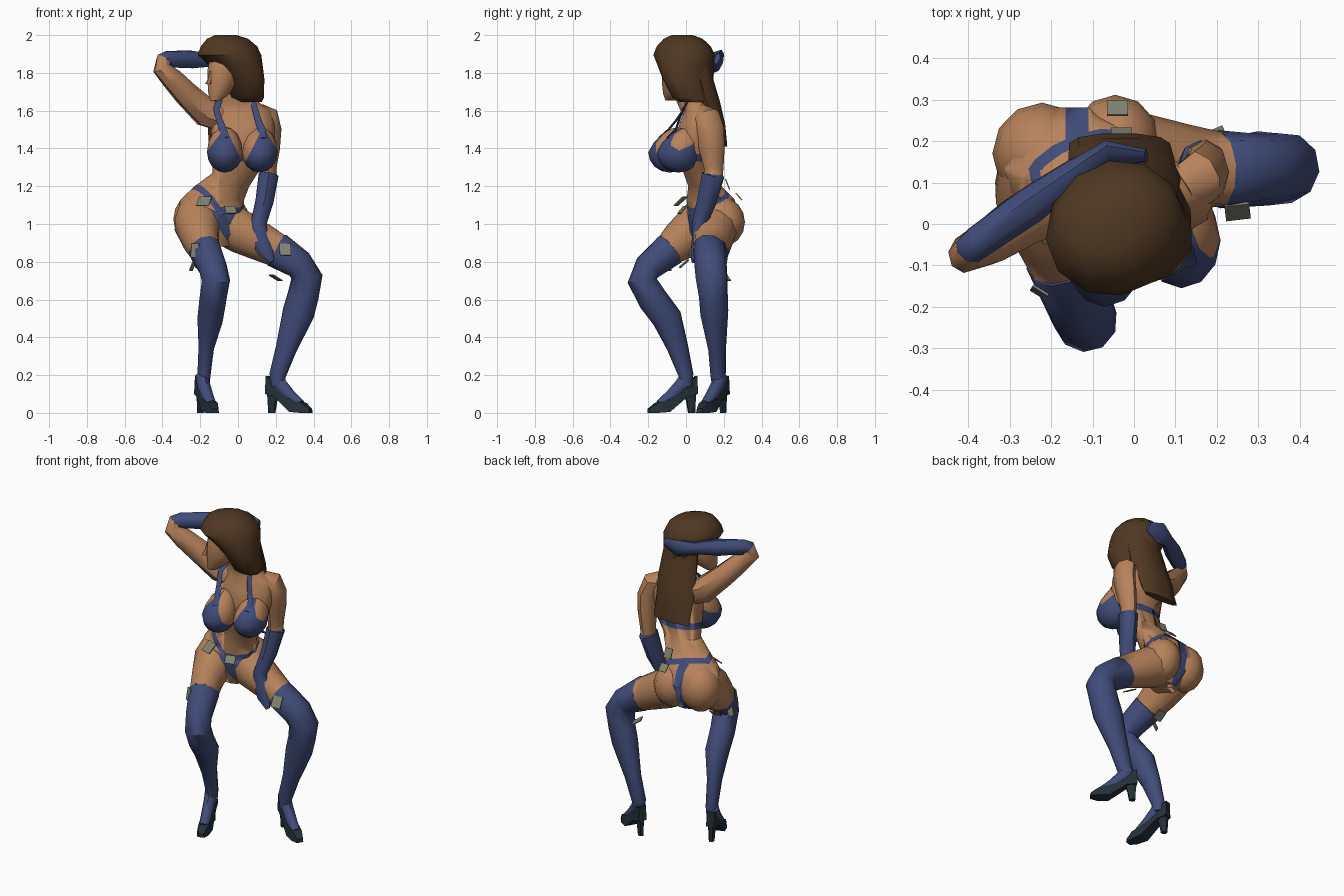
import bpy, bmesh, math
from mathutils import Vector, Matrix

def material(name, col):
    m = bpy.data.materials.new(name)
    m.diffuse_color = (*col, 1)
    return m

SKIN = material("skin", (0.47, 0.225, 0.105))
BLUE = material("blue_fabric", (0.052, 0.072, 0.19))
HAIR = material("brown_hair", (0.08, 0.039, 0.016))
SHOE = material("dark_leather", (0.017, 0.03, 0.04))
CLIP = material("grey_clip", (0.22, 0.23, 0.16))

def finish(name, bm, mats, angle=45):
    bmesh.ops.recalc_face_normals(bm, faces=bm.faces)
    me = bpy.data.meshes.new(name)
    bm.to_mesh(me)
    bm.free()
    for m in mats:
        me.materials.append(m)
    ob = bpy.data.objects.new(name, me)
    bpy.context.collection.objects.link(ob)
    bpy.ops.object.select_all(action='DESELECT')
    ob.select_set(True)
    bpy.context.view_layer.objects.active = ob
    bpy.ops.object.shade_smooth_by_angle(angle=math.radians(angle))
    return ob

def loft(name, rings, mats, ref=(0, -1, 0), n=10, split=99, level=False):
    """Skin elliptical rings (x, y, z, side radius, front radius) along a path."""
    bm = bmesh.new()
    ref = Vector(ref).normalized()
    pts = [Vector(r[:3]) for r in rings]
    loops = []
    for i, r in enumerate(rings):
        t = pts[min(i + 1, len(pts) - 1)] - pts[max(i - 1, 0)]
        t = Vector((0, 0, 1)) if level else t.normalized()
        u = t.cross(ref).normalized()
        v = u.cross(t)
        loops.append([bm.verts.new(pts[i] + u * r[3] * math.cos(k * math.tau / n)
                                   + v * r[4] * math.sin(k * math.tau / n)) for k in range(n)])
    for i, (a, b) in enumerate(zip(loops, loops[1:])):
        for k in range(n):
            f = bm.faces.new((a[k], a[(k + 1) % n], b[(k + 1) % n], b[k]))
            f.material_index = int(i >= split)
    bm.faces.new(loops[0])
    bm.faces.new(loops[-1]).material_index = int(len(rings) > split)
    return finish(name, bm, mats)

def ball(name, c, radii, mats, droop=False):
    bm = bmesh.new()
    bmesh.ops.create_uvsphere(bm, u_segments=12, v_segments=8, radius=1,
                              matrix=Matrix.Diagonal((*radii, 1)))
    for v in bm.verts:
        if droop and v.co.z > 0:      # long sloping upper half
            v.co.y += .5 * v.co.z
            v.co.z *= 1.25
        v.co += Vector(c)
    return finish(name, bm, mats)

def paint(ob, planes, index=1):
    """Cut along the planes and colour the faces in front of all of them."""
    bm = bmesh.new()
    bm.from_mesh(ob.data)
    planes = [(Vector(c), Vector(n).normalized()) for c, n in planes]
    for c, n in planes:
        bmesh.ops.bisect_plane(bm, geom=bm.verts[:] + bm.edges[:] + bm.faces[:],
                               plane_co=c, plane_no=n)
    for f in bm.faces:
        m = f.calc_center_median()
        if all((m - c).dot(n) > 0 for c, n in planes):
            f.material_index = index
    bm.to_mesh(ob.data)
    bm.free()

# Torso from crotch to neck
torso = loft("torso", [
    (-.11, .13, .88, .08, .07), (-.13, .14, .95, .15, .12), (-.15, .145, 1.05, .178, .14),
    (-.135, .13, 1.13, .168, .13), (-.085, .10, 1.2, .145, .09), (-.015, .06, 1.27, .12, .075),
    (.015, .045, 1.36, .15, .09), (.025, .05, 1.45, .168, .105), (.025, .065, 1.54, .17, .1),
    (.022, .072, 1.6, .155, .08), (.008, .05, 1.645, .1, .062), (-.02, .02, 1.73, .055, .055)],
    [SKIN, BLUE], n=14, level=True)

# Bra band
paint(torso, [((0, 0, 1.33), (0, 0, 1)), ((0, 0, 1.37), (0, 0, -1))])
# Hip string: back, front left and steep front right stretches
tilt, steep = Vector((.35, -.5, 1)), Vector((1.3, .6, 1))
band = [((-.13, .13, 1.125), tilt), ((-.13, .13, 1.165), -tilt)]
paint(torso, band + [((0, .13, 0), (0, 1, 0))])
paint(torso, band + [((0, .13, 0), (0, -1, 0)), ((-.11, 0, 0), (1, 0, 0))])
paint(torso, [((-.21, .04, 1.17), steep), ((-.21, .04, 1.225), -steep),
              ((0, .13, 0), (0, -1, 0)), ((-.1, 0, 0), (-1, 0, 0))])
# Front panel and back strip
below = ((-.13, .13, 1.135), -tilt)
paint(torso, [below, ((0, .11, 0), (0, -1, 0)), ((-.07, 0, .93), (.17, 0, .12)),
              ((-.03, 0, .93), (-.13, 0, .07))])
paint(torso, [below, ((0, .18, 0), (0, 1, 0)), ((-.165, 0, 0), (1, 0, 0)),
              ((-.11, 0, 0), (-1, 0, 0))])

# Buttocks
ball("buttock_right", (-.222, .17, 1.025), (.12, .123, .14), [SKIN])
ball("buttock_left", (-.045, .19, 1.01), (.11, .122, .132), [SKIN])

# Breasts with triangular cups: each edge runs from the apex to a lower corner
for side, c, inner, outer in (
        ("right", (-.07, -.085, 1.38), ((-.05, 1.48), (.025, 1.32)), ((-.085, 1.49), (-.165, 1.385))),
        ("left", (.115, -.04, 1.38), ((.115, 1.48), (.035, 1.32)), ((.15, 1.49), (.21, 1.385)))):
    b = ball("breast_" + side, c, (.094, .115, .108), [SKIN, BLUE], True)
    planes = []
    for (x0, z0), (x1, z1) in (inner, outer):
        nrm = Vector((z0 - z1, 0, x1 - x0))
        planes.append(((x0, 0, z0), nrm if nrm.z < 0 else -nrm))
    paint(b, planes)

# Straps from the cups to the neck
loft("strap_right", [(-.095, .03, 1.66, .015, .005), (-.115, -.01, 1.61, .016, .006),
                     (-.1, -.047, 1.555, .017, .006), (-.08, -.092, 1.5, .02, .006),
                     (-.067, -.142, 1.455, .022, .006)], [BLUE], n=4)
loft("strap_left", [(.075, .02, 1.66, .015, .005), (.09, -.015, 1.61, .016, .006),
                    (.105, -.035, 1.555, .017, .006), (.125, -.053, 1.5, .02, .006),
                    (.13, -.1, 1.455, .022, .006)], [BLUE], n=4)

# Legs: bare thighs, then stockings
loft("leg_right", [
    (-.205, .14, 1.05, .12, .12), (-.215, .08, 1.0, .125, .13), (-.195, -.03, .91, .095, .11),
    (-.176, -.085, .865, .085, .091), (-.175, -.087, .863, .088, .095), (-.133, -.2, .77, .077, .078),
    (-.117, -.232, .7, .077, .078), (-.133, -.175, .6, .074, .08), (-.147, -.1, .5, .07, .08),
    (-.168, -.045, .35, .042, .058), (-.18, 0, .2, .036, .04), (-.18, 0, .14, .03, .035)],
    [SKIN, BLUE], ref=(.25, -1, 0), split=3)
loft("leg_left", [
    (-.06, .16, 1.0, .12, .12), (.02, .148, .955, .118, .12), (.13, .137, .9, .098, .11),
    (.205, .132, .862, .085, .101), (.207, .132, .861, .088, .105), (.325, .13, .785, .088, .08),
    (.365, .135, .72, .087, .083), (.345, .145, .62, .076, .084), (.32, .15, .53, .072, .087),
    (.255, .165, .34, .045, .058), (.21, .17, .2, .04, .045), (.21, .17, .14, .032, .035)],
    [SKIN, BLUE], ref=(.9, -.4, 0), split=3)

# Arms: one resting on the thigh, one raised behind the head; long gloves
loft("arm_left", [
    (.12, .085, 1.58, .055, .055), (.162, .11, 1.57, .055, .07), (.177, .125, 1.5, .053, .076),
    (.172, .137, 1.4, .05, .068), (.162, .147, 1.3, .042, .052), (.162, .145, 1.262, .042, .05),
    (.162, .144, 1.26, .053, .06), (.14, .11, 1.12, .048, .052), (.108, .07, 1.0, .042, .04),
    (.115, .062, .93, .052, .03), (.145, .05, .86, .045, .025), (.18, .04, .8, .012, .012)],
    [SKIN, BLUE], n=8, split=5)
loft("arm_right", [
    (-.07, .08, 1.56, .08, .075), (-.17, .06, 1.59, .08, .078), (-.275, .005, 1.69, .068, .066),
    (-.35, -.045, 1.77, .06, .056), (-.405, -.072, 1.825, .05, .045), (-.395, -.06, 1.868, .042, .038),
    (-.375, -.043, 1.872, .045, .042), (-.25, .045, 1.872, .05, .047), (-.14, .125, 1.868, .036, .036),
    (-.06, .17, 1.862, .064, .028), (.03, .165, 1.875, .03, .015)],
    [SKIN, BLUE], ref=(.5, -.8, .3), n=8, split=5)

# High-heeled shoes with the stocking showing over the instep
def foot(side, heel, toe):
    d = (Vector(toe) - Vector(heel)).to_3d().normalized()
    w, o = Vector((-d.y, d.x, 0)), Vector(heel).to_3d()
    bm = bmesh.new()
    # stations along the shoe: distance, underside, top, half width
    loops = [[bm.verts.new(o + d * a + w * s * h + Vector((0, 0, z)))
              for s, z in ((-1, z0), (1, z0), (.8, z1), (-.8, z1))]
             for a, z0, z1, h in ((-.01, .1, .195, .026), (.05, .085, .16, .032), (.1, .045, .1, .036),
                                  (.15, .005, .072, .04), (.215, 0, .052, .036), (.257, 0, .022, .02))]
    for a, b in zip(loops, loops[1:]):
        for k in range(4):
            bm.faces.new((a[k], a[(k + 1) % 4], b[(k + 1) % 4], b[k]))
    bm.faces.new(loops[0])
    bm.faces.new(loops[-1])
    finish("shoe_" + side, bm, [SHOE], 30)
    heel_rings = [(.016, 0, .017, .02), (.02, .06, .021, .027), (.032, .135, .028, .046)]
    loft("heel_" + side, [(*(o + d * a + Vector((0, 0, z))), r, h) for a, z, r, h in heel_rings],
         [SHOE], ref=d, n=6, level=True)
    rings = [(.04, .2, .036, .036), (.07, .145, .036, .042), (.13, .09, .034, .035), (.2, .05, .026, .018)]
    loft("foot_" + side, [(*(o + d * a + Vector((0, 0, z))), r, h) for a, z, r, h in rings],
         [BLUE], ref=d, n=8)

foot("right", (-.205, .045), (-.12, -.2))
foot("left", (.165, .205), (.385, .07))

# Head turned to its right, with a small nose
face = (-.8, -.6, 0)
loft("head", [
    (-.118, -.08, 1.655, .028, .032), (-.1, -.065, 1.69, .053, .062), (-.085, -.052, 1.75, .072, .083),
    (-.077, -.045, 1.82, .08, .09), (-.07, -.04, 1.9, .07, .08), (-.06, -.03, 1.95, .04, .04)],
    [SKIN], ref=face, level=True)
loft("nose", [(-.158, -.107, 1.74, .016, .018), (-.15, -.102, 1.765, .01, .012),
              (-.146, -.098, 1.81, .006, .006)], [SKIN], ref=face, n=6, level=True)

# Hair: cap open toward the face, and the long fall down the back
loft("hair_cap", [
    (-.065, -.02, 2.0, .055, .06), (-.055, -.015, 1.98, .1, .115), (-.048, -.012, 1.94, .14, .155),
    (-.045, -.01, 1.895, .16, .173), (-.015, 0, 1.845, .16, .14), (.02, .01, 1.77, .148, .106),
    (.038, .04, 1.67, .125, .088), (.045, .06, 1.645, .1, .07)], [HAIR], ref=face, n=12, level=True)
loft("hair_back", [
    (-.01, .05, 1.88, .1, .078), (-.012, .075, 1.77, .118, .072), (-.015, .108, 1.65, .128, .075),
    (-.03, .155, 1.53, .128, .055), (-.035, .195, 1.41, .122, .025)], [HAIR], n=10, level=True)

# Garter clips: thin plates (centre, facing, width, height)
bm = bmesh.new()
for c, n, w, h in [
        ((-.18, -.03, 1.12), (-.2, -.6, .7), .07, .07), ((-.04, -.02, 1.075), (.2, -.7, .6), .06, .05),
        ((-.228, -.165, .86), (-.5, -.8, .15), .045, .075), ((-.235, -.1, .79), (-.8, .4, .4), .035, .08),
        ((.25, .03, .865), (.1, -.85, .5), .06, .07), ((.2, .2, .715), (.45, .2, .85), .06, .06),
        ((-.04, .28, 1.145), (0, .72, .69), .05, .05), ((-.03, .22, 1.21), (0, .93, .35), .05, .06),
        ((-.2, -.01, .79), (-.1, .6, -.7), .06, .06)]:
    rot = Vector(n).to_track_quat('Z', 'Y').to_matrix().to_4x4()
    bmesh.ops.create_cube(bm, size=1, matrix=Matrix.Translation(c) @ rot @ Matrix.Diagonal((w, h, .006, 1)))
finish("garter_clips", bm, [CLIP], 30)
